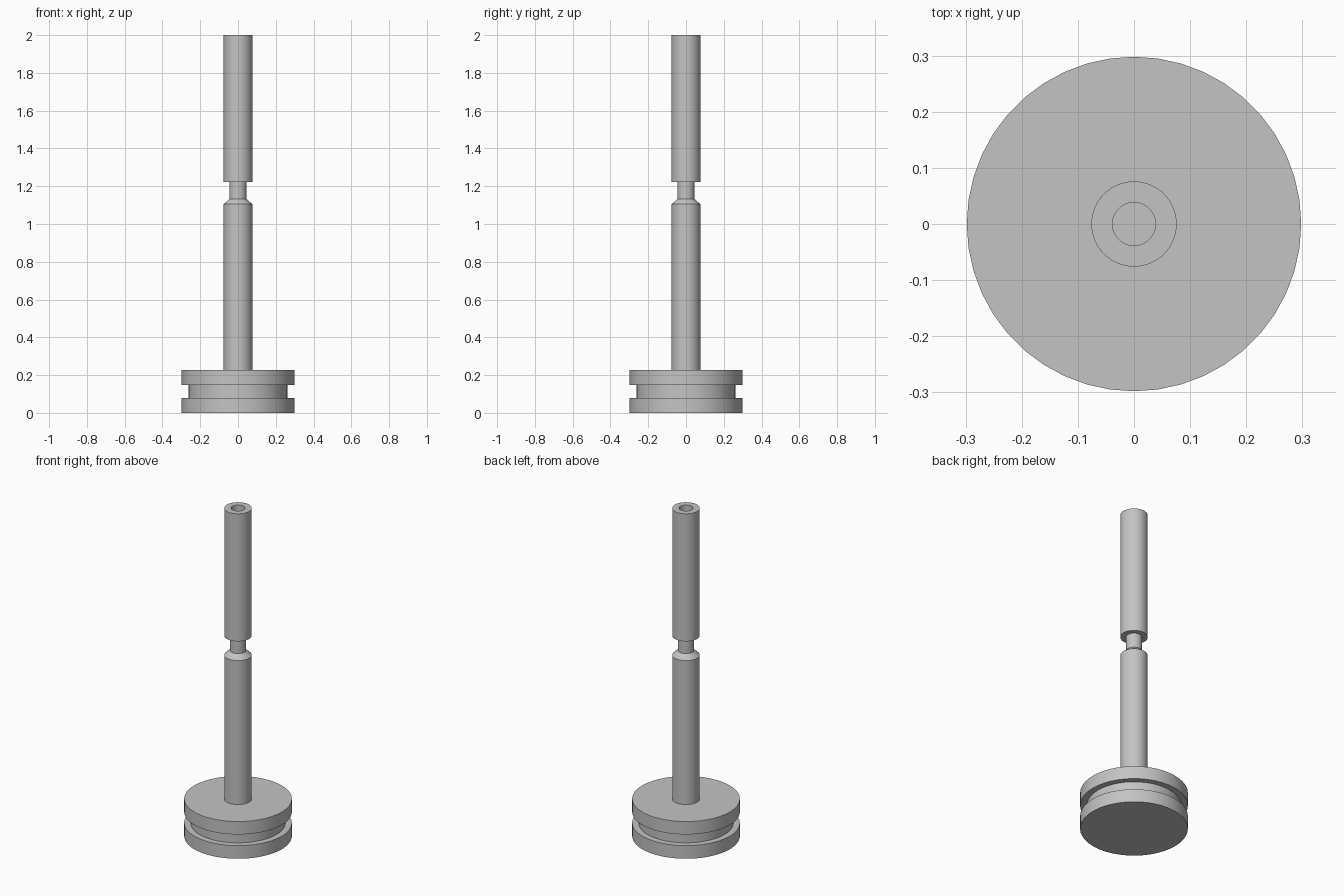
import bpy
import bmesh
import math

cube = bpy.data.objects.get("Cube")
if cube:
    bpy.data.objects.remove(cube, do_unlink=True)

SEGMENTS = 44

grey = bpy.data.materials.new("plain_grey")
grey.use_nodes = True
colour = (0.55, 0.55, 0.55, 1)
grey.diffuse_color = colour
grey.node_tree.nodes["Principled BSDF"].inputs["Base Color"].default_value = colour


def lathe(name, profile):
    """Spin a (radius, height) profile that starts and ends on the z axis."""
    bm = bmesh.new()
    verts = [bm.verts.new((r, 0, z)) for r, z in profile]
    edges = [bm.edges.new(pair) for pair in zip(verts, verts[1:])]
    bmesh.ops.spin(bm, geom=verts + edges, cent=(0, 0, 0), axis=(0, 0, 1),
                   angle=math.tau, steps=SEGMENTS, use_duplicate=False)
    bmesh.ops.remove_doubles(bm, verts=bm.verts, dist=0.0001)
    bmesh.ops.recalc_face_normals(bm, faces=bm.faces)
    mesh = bpy.data.meshes.new(name)
    bm.to_mesh(mesh)
    bm.free()
    mesh.materials.append(grey)
    obj = bpy.data.objects.new(name, mesh)
    bpy.context.collection.objects.link(obj)
    bpy.ops.object.select_all(action="DESELECT")
    obj.select_set(True)
    bpy.context.view_layer.objects.active = obj
    bpy.ops.object.shade_smooth_by_angle(angle=math.radians(30))
    return obj


# One turned body: grooved base disc, shaft, necked waist, upper rod with bore
disc, groove = 0.298, 0.262
rod, neck, bore = 0.076, 0.045, 0.0385
lathe("grooved_plunger", [
    (0, 0), (disc, 0), (disc, 0.08),
    (groove, 0.08), (groove, 0.148),
    (disc, 0.148), (disc, 0.227),
    (rod, 0.227), (rod, 1.105),
    (neck, 1.133), (neck, 1.222),
    (rod, 1.222), (rod, 2),
    (bore, 2), (bore, 1.75), (0, 1.75),
])
